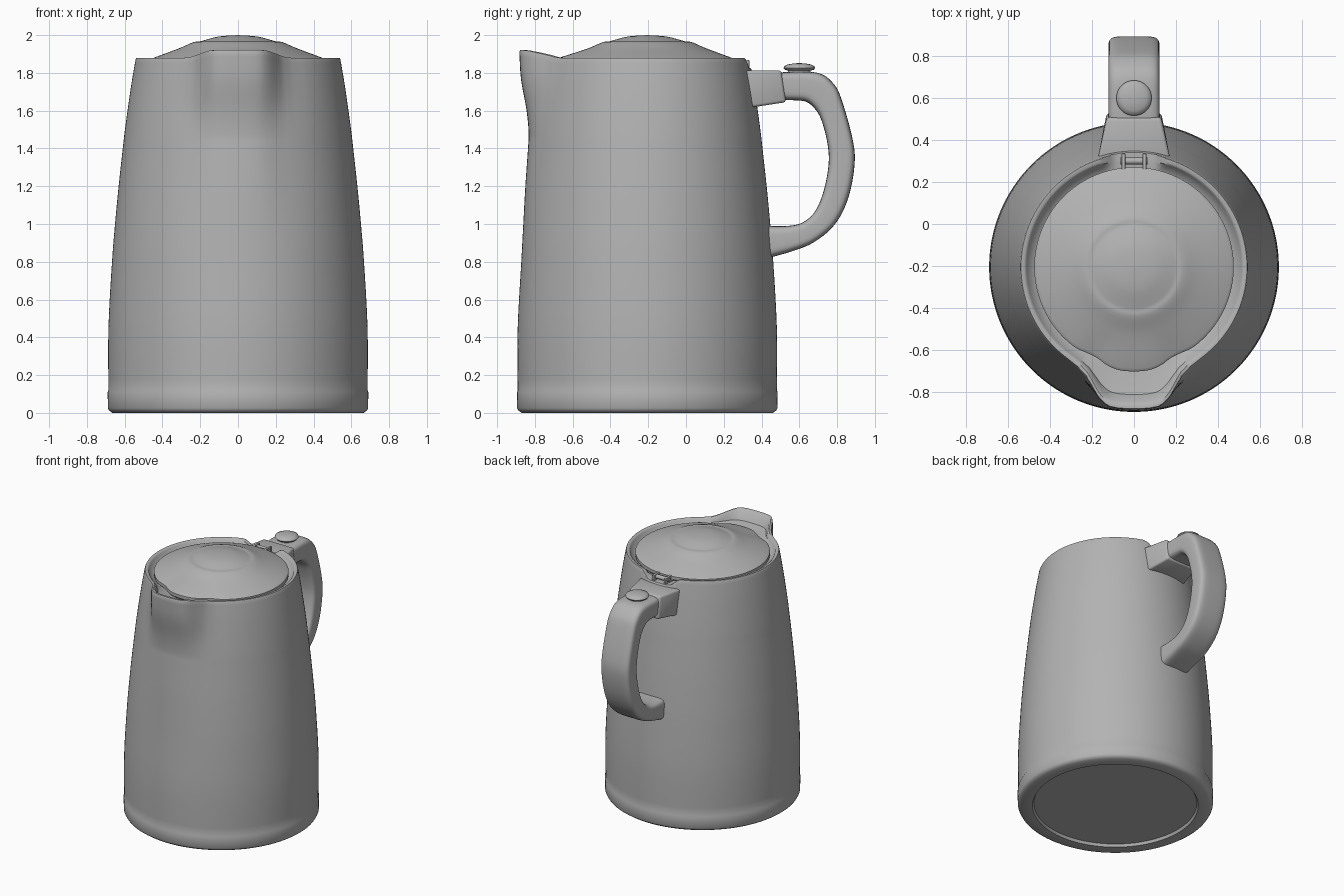
import bpy, bmesh, math
from mathutils import Vector

if "Cube" in bpy.data.objects:
    bpy.data.objects.remove(bpy.data.objects["Cube"])

GREY = (0.45, 0.45, 0.45, 1)
mat = bpy.data.materials.new("plain_grey")
mat.use_nodes = True
mat.diffuse_color = GREY
bsdf = mat.node_tree.nodes["Principled BSDF"]
bsdf.inputs["Base Color"].default_value = GREY
bsdf.inputs["Roughness"].default_value = 0.5

CY = -0.205  # y of the body axis


def finish(name, bm, angle=35):
    bmesh.ops.remove_doubles(bm, verts=bm.verts[:], dist=1e-5)
    bmesh.ops.recalc_face_normals(bm, faces=bm.faces[:])
    me = bpy.data.meshes.new(name)
    bm.to_mesh(me)
    bm.free()
    ob = bpy.data.objects.new(name, me)
    bpy.context.collection.objects.link(ob)
    me.materials.append(mat)
    bpy.ops.object.select_all(action='DESELECT')
    ob.select_set(True)
    bpy.context.view_layer.objects.active = ob
    bpy.ops.object.shade_smooth_by_angle(angle=math.radians(angle))
    return ob


def skin(name, rings, caps=False, angle=35):
    """Join closed rings of points into one surface."""
    bm = bmesh.new()
    vs = [[bm.verts.new(p) for p in ring] for ring in rings]
    n = len(vs[0])
    for a, b in zip(vs, vs[1:]):
        for i in range(n):
            j = (i + 1) % n
            bm.faces.new((a[i], a[j], b[j], b[i]))
    if caps:
        bm.faces.new(vs[0])
        bm.faces.new(vs[-1])
    return finish(name, bm, angle)


def lathe(name, profile, cy, n=96, angle=35):
    turn = [2 * math.pi * i / n for i in range(n)]
    return skin(name, [[(r * math.sin(t), cy - r * math.cos(t), z) for t in turn]
                       for r, z in profile], angle=angle)


def smooth_path(pts, steps):
    """Catmull-Rom curve through points of any dimension."""
    out = []
    for i in range(len(pts) - 1):
        p = [pts[max(0, min(len(pts) - 1, i + k))] for k in (-1, 0, 1, 2)]
        for s in range(steps):
            t = s / steps
            out.append(tuple(
                0.5 * (2 * b + (c - a) * t + (2 * a - 5 * b + 4 * c - d) * t * t
                       + (3 * b - a - 3 * c + d) * t ** 3) for a, b, c, d in zip(*p)))
    return out + [tuple(pts[-1])]


def lerp_table(table, x):
    for (x0, y0), (x1, y1) in zip(table, table[1:]):
        if x <= x1:
            return y0 + (y1 - y0) * max(0, (x - x0) / (x1 - x0))
    return table[-1][1]


def smoothstep(a, b, x):
    t = max(0, min(1, (x - a) / (b - a)))
    return t * t * (3 - 2 * t)


# Body: rings of (radius, height, spout amount, lip lift amount)
SPOUT = [(0, 0.135), (6, 0.137), (10.5, 0.134), (13, 0.12), (15.5, 0.10),
         (19.5, 0.06), (24, 0.025), (29.5, 0.006), (35, 0)]
base = [(0, 0.02, 0, 0), (0.575, 0.02, 0, 0), (0.585, 0, 0, 0), (0.665, 0, 0, 0),
        (0.682, 0.012, 0, 0), (0.689, 0.025, 0, 0), (0.690, 0.11, 0, 0)]
wall = smooth_path([(0.686, 0.12, 0, 0), (0.686, 0.45, 0, 0), (0.667, 0.8, 0, 0),
                    (0.651, 1.0, 0.04, 0), (0.632, 1.2, 0.10, 0), (0.610, 1.4, 0.16, 0),
                    (0.601, 1.48, 0.20, 0), (0.585, 1.6, 0.40, 0.02),
                    (0.563, 1.75, 0.78, 0.4), (0.542, 1.872, 1, 1)], 4)
mouth = [(0.538, 1.88, 1, 1), (0.522, 1.88, 1, 1), (0.512, 1.872, 0.95, 0.9),
         (0.505, 1.85, 0.75, 0), (0.46, 1.82, 0.1, 0), (0, 1.80, 0, 0)]
N = 180
rings = []
for r, z, spout, lift in base + wall + mouth:
    ring = []
    for i in range(N):
        t = 2 * math.pi * i / N
        deg = abs((math.degrees(t) + 180) % 360 - 180)
        rr = r + spout * lerp_table(SPOUT, deg)
        x, y = rr * math.sin(t), CY - rr * math.cos(t)
        zz = z
        if deg < 60:  # raised pouring lip
            zz += 0.04 * lift * (1 - smoothstep(0.13, 0.28, abs(x)))
        elif deg > 150 and z > 1.8:  # dip in the rim behind the lid
            zz = min(zz, 1.88 - 0.055 * (1 - smoothstep(0.08, 0.17, abs(x))))
        ring.append((x, y, zz))
    rings.append(ring)
skin("jug_body", rings, angle=40)

# Lid: shallow dome with a soft groove and a small lobe towards the spout
dome = smooth_path([(0.47, 1.87), (0.43, 1.886), (0.36, 1.912), (0.30, 1.935),
                    (0.235, 1.963), (0.205, 1.966), (0.175, 1.974), (0.10, 1.993),
                    (0, 2.0)], 3)
rings = []
for r, z in [(0, 1.83), (0.465, 1.83), (0.475, 1.84), (0.475, 1.865)] + dome:
    ring = []
    for i in range(128):
        t = 2 * math.pi * i / 128
        deg = abs((math.degrees(t) + 180) % 360 - 180)
        lobe = 0.022 * (1 - smoothstep(6, 24, deg)) - 0.01 * smoothstep(14, 24, deg) * (1 - smoothstep(26, 38, deg))
        rr = r + lobe * smoothstep(0.3, 0.47, r)
        ring.append((rr * math.sin(t), CY - rr * math.cos(t), z))
    rings.append(ring)
skin("lid", rings)

# Handle grip: matching outer and inner side points (y, z, y, z)
grip = smooth_path([(0.46, 1.80, 0.47, 1.655), (0.56, 1.805, 0.57, 1.655),
                    (0.70, 1.80, 0.64, 1.645), (0.775, 1.75, 0.69, 1.60),
                    (0.82, 1.67, 0.72, 1.54), (0.88, 1.46, 0.748, 1.43),
                    (0.893, 1.32, 0.755, 1.32), (0.86, 1.14, 0.73, 1.18),
                    (0.79, 1.0, 0.685, 1.07), (0.68, 0.905, 0.62, 1.01),
                    (0.56, 0.855, 0.54, 0.99), (0.40, 0.81, 0.40, 0.99)], 5)
rings = []
for oy, oz, iy, iz in grip:
    ring = []
    for k in range(32):
        a = 2 * math.pi * (k + 0.5) / 32
        c, s = math.cos(a), math.sin(a)
        c = math.copysign(abs(c) ** 0.4, c)   # rounded-rectangle section
        s = math.copysign(abs(s) ** 0.4, s)
        ring.append((0.122 * c, (oy + iy) / 2 + s * (oy - iy) / 2,
                     (oz + iz) / 2 + s * (oz - iz) / 2))
    rings.append(ring)
skin("handle_grip", rings, caps=True, angle=50)


def block(name, ends, bevel):
    """Tapered block between two upright rectangles (y top, y bottom, half width, z low, z high)."""
    bm = bmesh.new()
    q = [[bm.verts.new((sx * w, yb if z == lo else yt, z))
          for sx, z in ((-1, lo), (1, lo), (1, hi), (-1, hi))]
         for yt, yb, w, lo, hi in ends]
    for i in range(4):
        j = (i + 1) % 4
        bm.faces.new((q[0][i], q[0][j], q[1][j], q[1][i]))
    bm.faces.new(q[0])
    bm.faces.new(q[1])
    bmesh.ops.bevel(bm, geom=bm.edges[:], offset=bevel, segments=3, affect='EDGES', profile=0.5)
    return finish(name, bm, 40)


# Bracket that holds the top of the handle
block("handle_bracket", [(0.30, 0.30, 0.175, 1.61, 1.813), (0.505, 0.53, 0.13, 1.645, 1.813)], 0.015)

# Thumb button
lathe("thumb_button", [(0, 1.77), (0.06, 1.77), (0.06, 1.812), (0.078, 1.817), (0.084, 1.826),
                       (0.08, 1.836), (0.06, 1.845), (0.03, 1.85), (0, 1.852)], 0.60, 48, 50)

# Hinge: two lugs, a pin and the tab on the lid
for side, sx in (("left", 1), ("right", -1)):
    lug = block("hinge_lug_" + side, [(0.235, 0.235, 0.009, 1.82, 1.872),
                                      (0.335, 0.335, 0.009, 1.81, 1.868)], 0.004)
    lug.location.x = 0.05 * sx
block("hinge_tab", [(0.22, 0.22, 0.095, 1.83, 1.868), (0.265, 0.265, 0.075, 1.83, 1.862)], 0.008)
bm = bmesh.new()
bmesh.ops.create_cone(bm, cap_ends=True, segments=24, radius1=0.016, radius2=0.016, depth=0.13)
pin = finish("hinge_pin", bm)
pin.rotation_euler.y = math.pi / 2
pin.location = Vector((0, 0.30, 1.85))
